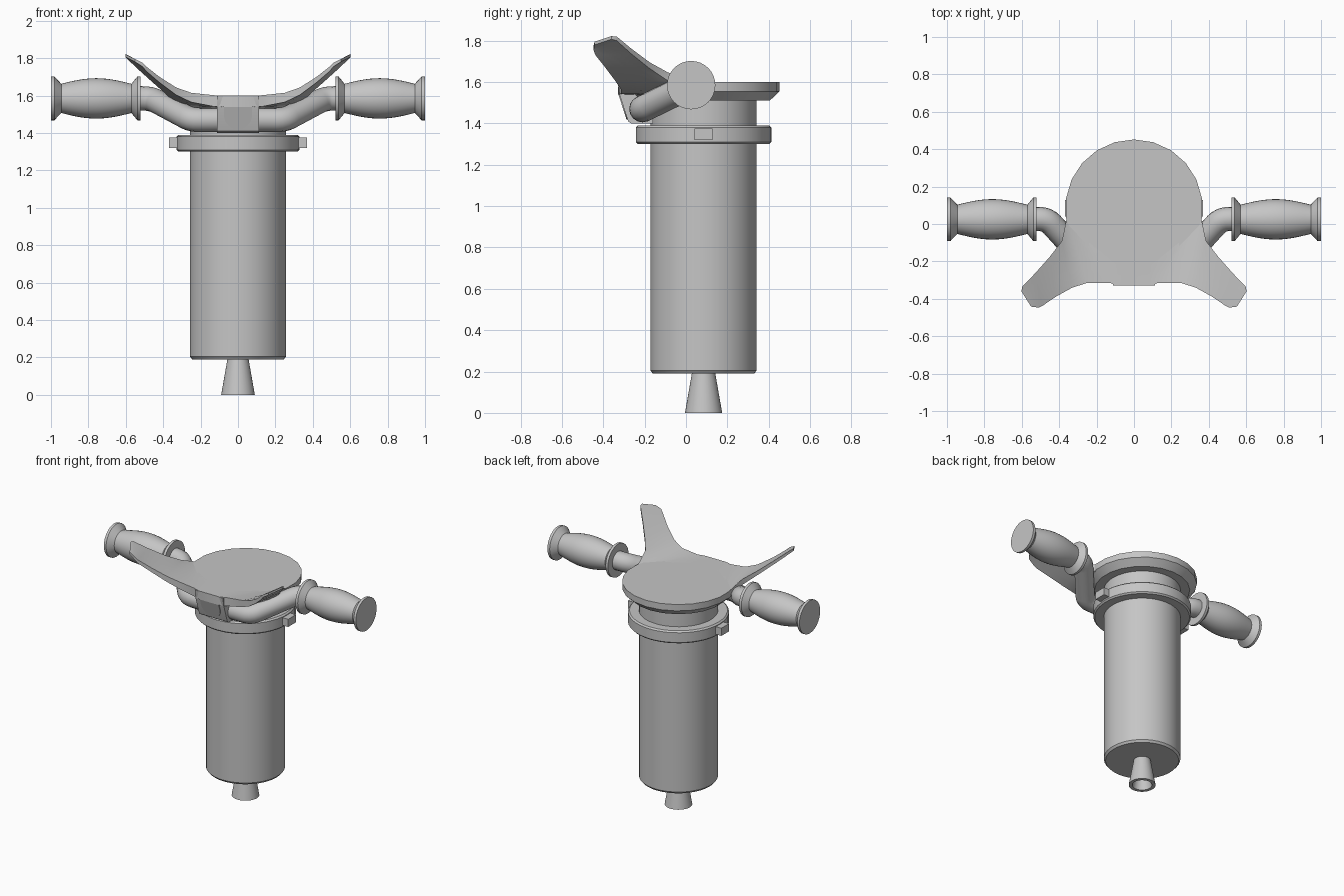
import bpy, bmesh, math
from mathutils import Vector, Matrix

cube = bpy.data.objects.get("Cube")
if cube:
    bpy.data.objects.remove(cube, do_unlink=True)

GREY = bpy.data.materials.new("plain grey")
GREY.use_nodes = True
GREY.diffuse_color = (0.56, 0.56, 0.56, 1)
GREY.node_tree.nodes["Principled BSDF"].inputs["Base Color"].default_value = (0.56, 0.56, 0.56, 1)

AXIS_Y = 0.085


def finish(name, bm, angle=35):
    bmesh.ops.remove_doubles(bm, verts=bm.verts, dist=1e-5)
    bmesh.ops.recalc_face_normals(bm, faces=bm.faces)
    mesh = bpy.data.meshes.new(name)
    bm.to_mesh(mesh)
    bm.free()
    mesh.materials.clear()
    mesh.materials.append(GREY)
    mesh.shade_smooth()
    mesh.set_sharp_from_angle(angle=math.radians(angle))
    obj = bpy.data.objects.new(name, mesh)
    bpy.context.collection.objects.link(obj)
    return obj


def lathe(name, profile, matrix, steps=48):
    """Revolve (radius, height) points about z, then place them."""
    bm = bmesh.new()
    verts = [bm.verts.new((0, r, h)) for r, h in profile]
    edges = [bm.edges.new(pair) for pair in zip(verts, verts[1:])]
    bmesh.ops.spin(bm, geom=verts + edges, cent=(0, 0, 0), axis=(0, 0, 1),
                   angle=math.tau, steps=steps, use_merge=False)
    bm.transform(matrix)
    return finish(name, bm)


def prism(name, points, offset):
    """Extrude a flat outline by an offset."""
    bm = bmesh.new()
    face = bm.faces.new([bm.verts.new(p) for p in points])
    out = bmesh.ops.extrude_face_region(bm, geom=[face], use_keep_orig=True)
    moved = [v for v in out["geom"] if isinstance(v, bmesh.types.BMVert)]
    bmesh.ops.translate(bm, verts=moved, vec=offset)
    return finish(name, bm)


# Canister, collar, neck, lid and hollow nozzle on one upright axis
upright = Matrix.Translation((0, AXIS_Y, 0))
lathe("canister", [(0, 0.19), (0.245, 0.19), (0.257, 0.205), (0.257, 1.31), (0, 1.31)], upright)
lathe("collar", [(0, 1.3), (0.318, 1.3), (0.328, 1.31), (0.328, 1.38), (0.318, 1.39), (0, 1.39)], upright)
lathe("neck", [(0, 1.38), (0.257, 1.38), (0.257, 1.53), (0, 1.53)], upright)
lathe("lid", [(0, 1.51), (0.32, 1.51), (0.367, 1.555), (0.367, 1.6), (0, 1.6)], upright, 22)
lathe("nozzle", [(0, 0.2), (0.055, 0.2), (0.09, 0), (0.066, 0), (0.045, 0.12), (0, 0.12)], upright, 32)

# Grip barrel bulges between two flared flanges
barrel = [(0.078 + 0.03 * math.sin(math.pi * i / 12), 0.57 + 0.375 * i / 12) for i in range(13)]
grip = [(0, 0.52), (0.117, 0.52), (0.117, 0.538)] + barrel + [(0.117, 0.982), (0.117, 1.0), (0, 1.0)]

# Wing rows: front edge point, back edge point, thickness
wing_rows = [
    ((0, -0.33, 1.6), (0, -0.18, 1.6), 0.06),
    ((0.08, -0.33, 1.6), (0.1, -0.18, 1.6), 0.06),
    ((0.13, -0.315, 1.602), (0.24, -0.1, 1.6), 0.06),
    ((0.25, -0.315, 1.615), (0.36, 0.03, 1.598), 0.05),
    ((0.33, -0.34, 1.643), (0.385, -0.09, 1.648), 0.04),
    ((0.42, -0.39, 1.7), (0.45, -0.175, 1.695), 0.03),
    ((0.49, -0.438, 1.755), (0.53, -0.265, 1.762), 0.025),
    ((0.51, -0.447, 1.775), (0.597, -0.335, 1.82), 0.02),
    ((0.55, -0.442, 1.795), (0.602, -0.36, 1.822), 0.015),
]


def wing(name, side):
    bm = bmesh.new()
    loops = []
    for front, back, thick in wing_rows:
        top = [Vector(front).lerp(Vector(back), i / 4) for i in range(5)]
        low = [p - Vector((0, 0, thick)) for p in reversed(top)]
        loops.append([bm.verts.new((p.x * side, p.y, p.z)) for p in top + low])
    for a, b in zip(loops, loops[1:]):
        for i in range(len(a)):
            j = (i + 1) % len(a)
            bm.faces.new((a[i], a[j], b[j], b[i]))
    bm.faces.new(loops[0])
    bm.faces.new(loops[-1])
    return finish(name, bm)


for label, side in (("left", 1), ("right", -1)):
    sideways = Matrix.Translation((0, 0.025, 1.585)) @ Matrix.Rotation(side * math.pi / 2, 4, "Y")
    lathe(label + "_grip", grip, sideways, 32)
    wing(label + "_wing", side)
    prism(label + "_collar_lug",
          [(side * 0.3, y, z) for y, z in ((0.04, 1.32), (0.128, 1.32), (0.128, 1.375), (0.04, 1.375))],
          (side * 0.07, 0, 0))


# Handlebar tube with rounded elbows
def rounded(points, radius=0.045, steps=4):
    path = [points[0]]
    for a, b, c in zip(points, points[1:], points[2:]):
        p, q = b + (a - b).normalized() * radius, b + (c - b).normalized() * radius
        path += [p.lerp(b, t).lerp(b.lerp(q, t), t) for t in (i / steps for i in range(steps + 1))]
    return path + [points[-1]]


half = [Vector(p) for p in ((0.53, 0.027, 1.585), (0.465, 0.027, 1.585), (0.25, -0.21, 1.47))]
mirrored = [Vector((-p.x, p.y, p.z)) for p in reversed(half)]
path = rounded(half + mirrored)
curve = bpy.data.curves.new("handlebar_path", "CURVE")
curve.dimensions = "3D"
curve.bevel_depth = 0.065
curve.bevel_resolution = 6
curve.use_fill_caps = True
spline = curve.splines.new("POLY")
spline.points.add(len(path) - 1)
for point, p in zip(spline.points, path):
    point.co = (*p, 1)
helper = bpy.data.objects.new("handlebar_path", curve)
bpy.context.collection.objects.link(helper)
bpy.context.view_layer.update()
tube = bmesh.new()
tube.from_mesh(helper.to_mesh())
helper.to_mesh_clear()
bpy.data.objects.remove(helper, do_unlink=True)
finish("handlebar", tube)

# Front clamp block with a thin rounded pad
clamp = ((-0.33, 1.598), (-0.325, 1.55), (-0.28, 1.41), (-0.265, 1.4), (-0.16, 1.4), (-0.16, 1.598))
prism("front_clamp", [(-0.112, y, z) for y, z in clamp], (0.224, 0, 0))


def pad_point(x, z):
    return (x, -0.325 + (1.55 - z) * 0.045 / 0.14, z)


arc = [math.pi * (1 + i / 12) for i in range(13)]
pad = [pad_point(0.075 * math.cos(a), 1.495 + 0.075 * math.sin(a)) for a in arc]
pad += [pad_point(0.075, 1.55), pad_point(-0.075, 1.55)]
prism("clamp_pad", pad, (0, -0.005, 0))
